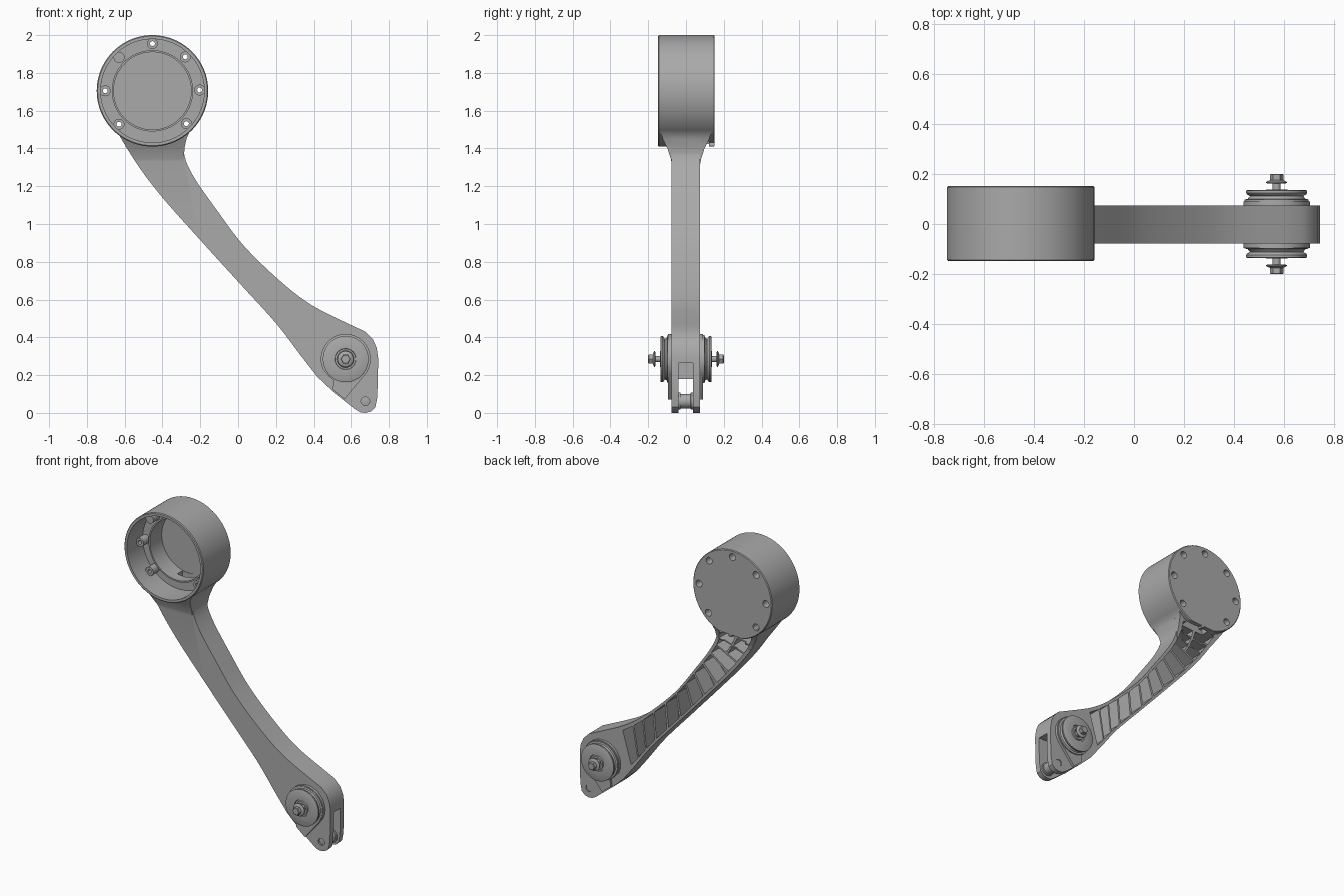
import bpy, bmesh, math
from mathutils import Vector

cube = bpy.data.objects.get("Cube")
if cube:
    bpy.data.objects.remove(cube)

grey = bpy.data.materials.new("metal_grey")
grey.use_nodes = True
grey.diffuse_color = (0.4, 0.4, 0.4, 1)
grey.node_tree.nodes["Principled BSDF"].inputs["Base Color"].default_value = (0.4, 0.4, 0.4, 1)


def finish(bm, name):
    bmesh.ops.recalc_face_normals(bm, faces=bm.faces)
    mesh = bpy.data.meshes.new(name)
    bm.to_mesh(mesh)
    bm.free()
    mesh.materials.append(grey)
    obj = bpy.data.objects.new(name, mesh)
    bpy.context.collection.objects.link(obj)
    return obj


def add_prism(bm, pts, y0, y1):
    front = [bm.verts.new((x, y0, z)) for x, z in pts]
    back = [bm.verts.new((x, y1, z)) for x, z in pts]
    bm.faces.new(front)
    bm.faces.new(back[::-1])
    for i in range(len(pts)):
        j = (i + 1) % len(pts)
        bm.faces.new((front[i], back[i], back[j], front[j]))


def prisms(name, shapes):
    bm = bmesh.new()
    for pts, y0, y1 in shapes:
        add_prism(bm, pts, y0, y1)
    return finish(bm, name)


def circle(c, r, n=32, start=0.0, sweep=math.tau):
    return [(c[0] + r * math.cos(start + sweep * i / n), c[1] + r * math.sin(start + sweep * i / n))
            for i in range(n)]


def box(x0, x1, z0, z1):
    return [(x0, z0), (x1, z0), (x1, z1), (x0, z1)]


def lathe(name, c, profile, n=48):
    """Spin (y, radius) rings around an axis along y."""
    bm = bmesh.new()
    rings = [[bm.verts.new((x, y, z)) for x, z in circle(c, r, n)] for y, r in profile]
    for a, b in zip(rings, rings[1:]):
        for i in range(n):
            bm.faces.new((a[i], a[i - 1], b[i - 1], b[i]))
    bm.faces.new(rings[0])
    bm.faces.new(rings[-1])
    return finish(bm, name)


def boolean(target, tool, operation):
    mod = target.modifiers.new(operation, 'BOOLEAN')
    mod.operation, mod.solver, mod.object = operation, 'EXACT', tool
    bpy.context.view_layer.objects.active = target
    bpy.ops.object.modifier_apply(modifier=mod.name)
    bpy.data.objects.remove(tool)


def smooth(obj, angle=30):
    bpy.ops.object.select_all(action='DESELECT')
    obj.select_set(True)
    bpy.context.view_layer.objects.active = obj
    bpy.ops.object.shade_smooth_by_angle(angle=math.radians(angle))


def spline(pts, t):
    i = max(0, min(int(t), len(pts) - 2))
    p = [Vector(pts[max(0, min(k, len(pts) - 1))]) for k in range(i - 1, i + 3)]
    f = t - i
    return 0.5 * (2 * p[1] + (p[2] - p[0]) * f + (2 * p[0] - 5 * p[1] + 4 * p[2] - p[3]) * f * f
                  + (3 * p[1] - p[0] - 3 * p[2] + p[3]) * f ** 3)


HUB, PIVOT, PIN = (-0.453, 1.705), (0.57, 0.285), (0.675, 0.062)
FRONT, BACK = -0.077, 0.073

# Arm edges, paired station by station from the hub down
left = [(-0.62, 1.46), (-0.53, 1.31), (-0.4, 1.14), (-0.2, 0.915), (0, 0.695),
        (0.2, 0.475), (0.33, 0.305), (0.42, 0.19)]
right = [(-0.27, 1.46), (-0.285, 1.37), (-0.235, 1.25), (-0.11, 1.07), (0.03, 0.885),
         (0.22, 0.7), (0.39, 0.57), (0.6, 0.465)]
tip = [(0.5, 0.115), (0.625, 0.016), (0.65, 0.003), (0.675, 0), (0.705, 0.008), (0.728, 0.03),
       (0.738, 0.08), (0.742, 0.18), (0.743, 0.29), (0.735, 0.345), (0.715, 0.39), (0.675, 0.43)]
steps = [k / 5 for k in range(36)]
outline = ([(-0.6, 1.55)] + [tuple(spline(left, t)) for t in steps] + tip
           + [tuple(spline(right, t)) for t in reversed(steps)] + [(-0.3, 1.55)])
arm = prisms("arm_and_housing", [(outline, FRONT, BACK)])

# Round housing
housing = lathe("housing", HUB, [(-0.148, 0.29), (-0.143, 0.295), (0.147, 0.295), (0.152, 0.29)], 96)

# Flared neck between arm and housing
bm = bmesh.new()
rows = []
for x0, x1, z, h in [(-0.66, -0.24, 1.52, 0.146), (-0.62, -0.272, 1.455, 0.125), (-0.588, -0.284, 1.4, 0.098),
                     (-0.552, -0.286, 1.345, 0.08), (-0.5, -0.3, 1.29, 0.07)]:
    rows.append([bm.verts.new(p) for p in ((x0, -h, z), (x1, -h, z), (x1, h, z), (x0, h, z))])
for a, b in zip(rows, rows[1:]):
    for i in range(4):
        bm.faces.new((a[i], a[i - 1], b[i - 1], b[i]))
bm.faces.new(rows[0])
bm.faces.new(rows[-1])
neck = finish(bm, "neck")
boolean(arm, housing, 'UNION')
boolean(arm, neck, 'UNION')

# Raised bearing plates on both faces of the lower end
plate = circle(PIVOT, 0.133, 40, -0.6, 4.3) + [(0.505, 0.17), (0.5, 0.125), (0.565, 0.072)]
boolean(arm, prisms("bearing_plate", [(plate, -0.095, 0.09)]), 'UNION')

# Rib pockets in the back of the arm
cells = []
count, first, last = 13, 0.35, 6.25
for k in range(count):
    a = first + (last - first) * k / count
    b = first + (last - first) * (k + 0.86) / count
    spans = [(0.1, 0.47), (0.53, 0.9)] if k < 3 else [(0.1, 0.9)]
    for u, v in spans:
        cells.append(([tuple(spline(left, t).lerp(spline(right, t), w))
                       for t, w in ((a, u), (b, u), (b, v), (a, v))], -0.04, 0.16))
boolean(arm, prisms("pockets", cells), 'DIFFERENCE')

# Housing cavity: wide front, narrower well, and drain opening at the neck
boolean(arm, lathe("cavity", HUB, [(-0.3, 0.274), (0.02, 0.274)], 96), 'DIFFERENCE')
boolean(arm, lathe("well", HUB, [(-0.3, 0.205), (0.125, 0.205)], 96), 'DIFFERENCE')
boolean(arm, prisms("opening", [(box(-0.5, -0.33, 1.3, 1.56), 0.066, 0.122)]), 'DIFFERENCE')

# Screw bosses around the cavity, each tied to the wall by a web
angles = [90, 46, 1, -44, 180, 225, 135]
centres = [(HUB[0] + 0.25 * math.cos(math.radians(a)), HUB[1] + 0.25 * math.sin(math.radians(a)))
           for a in angles]
for c in centres:
    boolean(arm, prisms("boss", [(circle(c, 0.029, 20), -0.045, 0.04)]), 'UNION')
holes = [(circle(c, 0.013, 16), -0.1, 0.2) for c in centres[:-1]]
boolean(arm, prisms("screw_holes", holes), 'DIFFERENCE')
boolean(arm, prisms("counterbores", [(circle(c, 0.023, 20), 0.1, 0.2) for c in centres]), 'DIFFERENCE')

# Fork slot and pin hole at the lower end
boolean(arm, prisms("slot_low", [(box(0.3, 0.9, -0.1, 0.18), -0.04, 0.036)]), 'DIFFERENCE')
boolean(arm, prisms("slot_high", [(box(0.63, 0.9, 0.1, 0.265), -0.04, 0.036)]), 'DIFFERENCE')
boolean(arm, prisms("pin_hole", [(circle(PIN, 0.023, 20), -0.2, 0.2)]), 'DIFFERENCE')
smooth(arm)

# Webs that fill the gaps between bosses, with a thin lip round the well
lip = lathe("well_lip", HUB, [(-0.002, 0.215), (0.022, 0.215), (0.022, 0.205), (-0.002, 0.205)], 96)
bm = bmesh.new()
bm.from_mesh(lip.data)
bmesh.ops.delete(bm, geom=[f for f in bm.faces if len(f.verts) > 4], context='FACES')
bm.verts.ensure_lookup_table()
for i in range(96):
    j = (i + 1) % 96
    bm.faces.new([bm.verts[k] for k in (i, j, 288 + j, 288 + i)])
bmesh.ops.recalc_face_normals(bm, faces=bm.faces)
bm.to_mesh(lip.data)
bm.free()
smooth(lip)

# Fork roller and pin
smooth(lathe("fork_roller", PIN, [(-0.04, 0.045), (-0.03, 0.045), (-0.028, 0.038), (0.024, 0.038),
                                  (0.026, 0.045), (0.036, 0.045)]))
smooth(lathe("fork_pin", PIN, [(-0.068, 0.013), (-0.066, 0.023), (0.066, 0.023), (0.068, 0.02)], 20))

# Grooved bearing caps, washers, and bolt, mirrored front and back
for side, s in (("front", -1), ("back", 1)):
    cap = [(0.08, 0.128), (0.098, 0.128), (0.1, 0.116), (0.112, 0.106), (0.118, 0.118), (0.124, 0.122),
           (0.133, 0.122), (0.135, 0.118), (0.135, 0.056), (0.129, 0.054), (0.129, 0.045), (0.137, 0.043),
           (0.137, 0.03), (0.11, 0.028)]
    flange = [(0.1, 0.016), (0.162, 0.016), (0.163, 0.042), (0.168, 0.042), (0.174, 0.03), (0.176, 0.02)]
    for name, profile in (("bearing_cap_", cap), ("bolt_flange_", flange)):
        smooth(lathe(name + side, PIVOT, [(s * y, r) for y, r in profile]))
    lathe("bolt_head_" + side, PIVOT, [(s * 0.172, 0.027), (s * 0.197, 0.027), (s * 0.2, 0.023)], 6)
